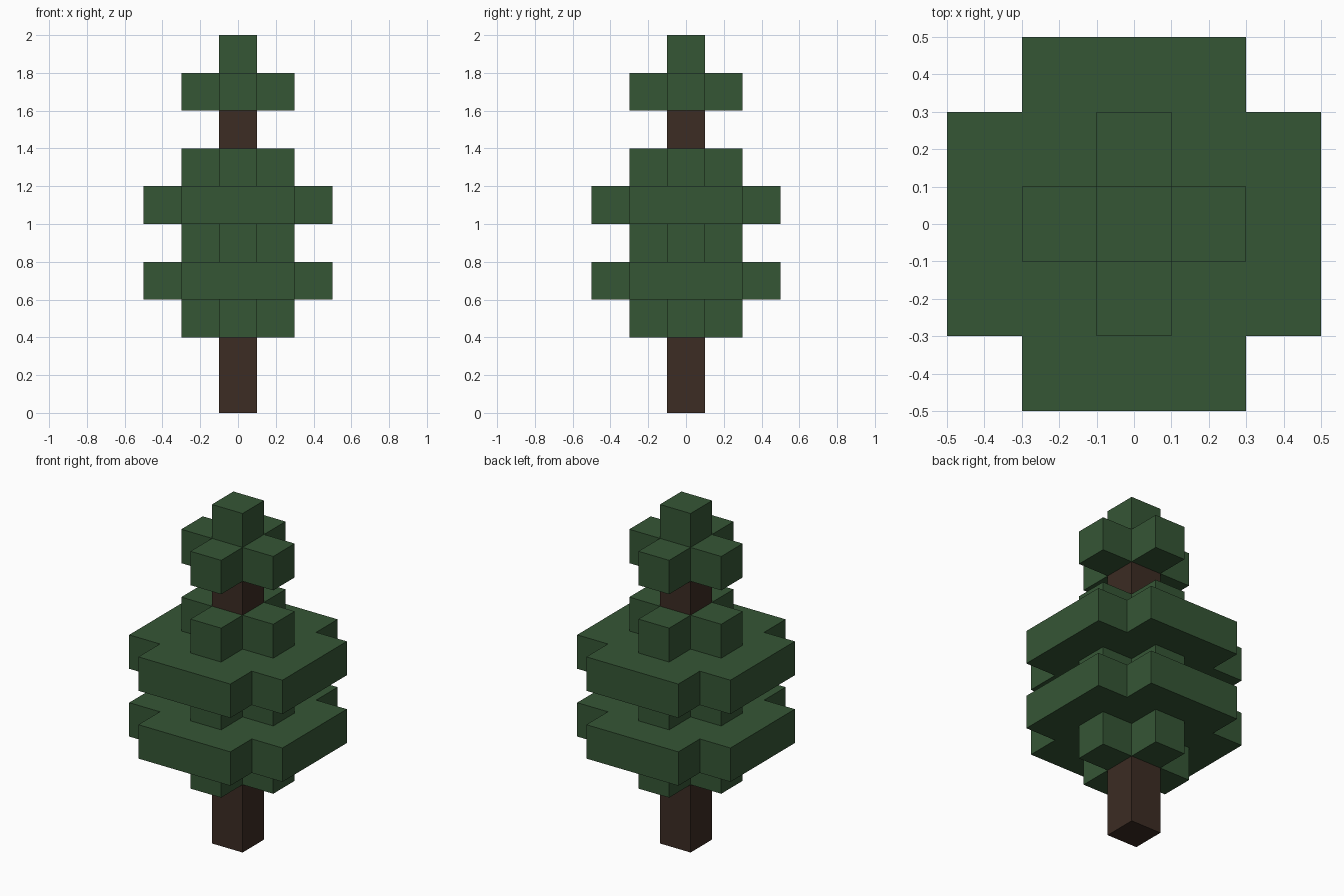
import bpy
import bmesh

cube = bpy.data.objects.get("Cube")
if cube:
    bpy.data.objects.remove(cube, do_unlink=True)

U = 0.2  # block size


def make_material(name, color):
    mat = bpy.data.materials.new(name)
    mat.use_nodes = True
    mat.diffuse_color = color
    mat.node_tree.nodes["Principled BSDF"].inputs["Base Color"].default_value = color
    return mat


leaf = make_material("leaf_green", (0.036, 0.093, 0.036, 1))
bark = make_material("bark_brown", (0.045, 0.025, 0.017, 1))


def square(r):
    return [(-r, -r), (r, -r), (r, r), (-r, r)]


def cross(reach, arm):
    """Plus-shaped outline: arms of half-width arm stretching out to reach."""
    quarter = [(reach, -arm), (reach, arm), (arm, arm)]
    points = []
    for _ in range(4):
        points += quarter
        quarter = [(-y, x) for x, y in quarter]
    return points


def prism(name, outline, bottom, top, mat):
    """Extrude an outline upward; all sizes are in blocks."""
    bm = bmesh.new()
    base = bm.faces.new([bm.verts.new((x * U, y * U, bottom * U)) for x, y in outline])
    extruded = bmesh.ops.extrude_face_region(bm, geom=[base], use_keep_orig=True)
    lifted = [g for g in extruded["geom"] if isinstance(g, bmesh.types.BMVert)]
    bmesh.ops.translate(bm, verts=lifted, vec=(0, 0, (top - bottom) * U))
    bmesh.ops.recalc_face_normals(bm, faces=bm.faces)
    mesh = bpy.data.meshes.new(name)
    bm.to_mesh(mesh)
    bm.free()
    mesh.materials.append(mat)
    obj = bpy.data.objects.new(name, mesh)
    bpy.context.collection.objects.link(obj)
    return obj


# Trunk, visible below the foliage and between the crown layers
prism("lower_trunk", square(0.5), 0, 2, bark)
prism("upper_trunk", square(0.5), 7, 8, bark)

# Foliage, alternating narrow and wide crosses
narrow, wide = cross(1.5, 0.5), cross(2.5, 1.5)
for i, outline in enumerate([narrow, wide, narrow, wide, narrow]):
    prism(f"foliage_layer_{i + 1}", outline, 2 + i, 3 + i, leaf)

# Crown and tip
prism("crown_layer", narrow, 8, 9, leaf)
prism("tip", square(0.5), 9, 10, leaf)
